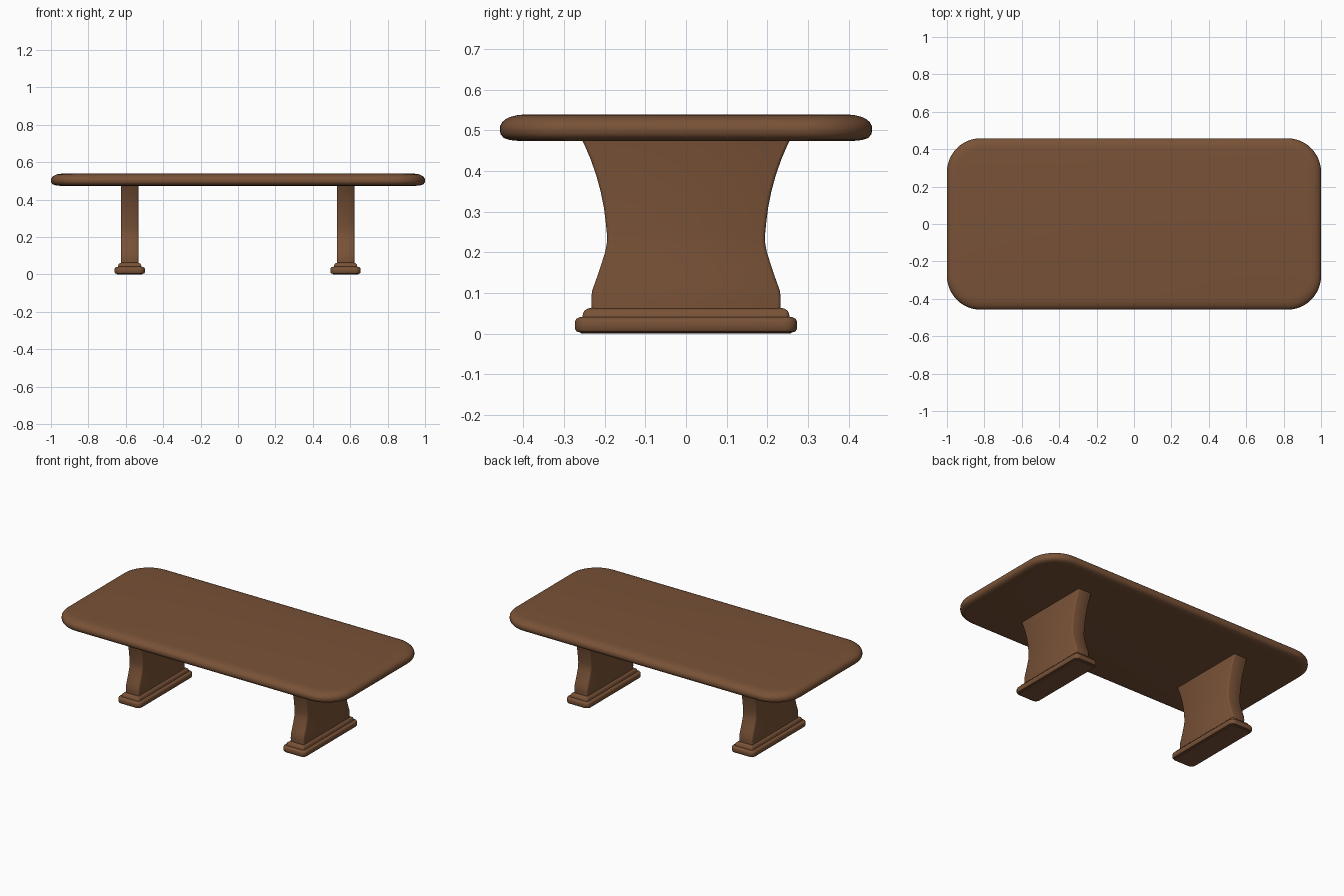
import bpy, bmesh, math

if "Cube" in bpy.data.objects:
    bpy.data.objects.remove(bpy.data.objects["Cube"])

wood = bpy.data.materials.new("brown wood")
wood.diffuse_color = (0.19, 0.084, 0.038, 1)
wood.use_nodes = True
wood.node_tree.nodes["Principled BSDF"].inputs["Base Color"].default_value = wood.diffuse_color


def finish(name, bm, angle=35):
    bmesh.ops.recalc_face_normals(bm, faces=bm.faces)
    me = bpy.data.meshes.new(name)
    bm.to_mesh(me)
    bm.free()
    me.materials.append(wood)
    ob = bpy.data.objects.new(name, me)
    bpy.context.collection.objects.link(ob)
    bpy.ops.object.select_all(action='DESELECT')
    ob.select_set(True)
    bpy.context.view_layer.objects.active = ob
    bpy.ops.object.shade_smooth_by_angle(angle=math.radians(angle))
    return ob


def rounded_slab(name, cx, hx, hy, radius, profile, steps=10):
    """Stack of rounded rectangles; profile holds (inset, z) pairs."""
    bm = bmesh.new()
    rings = []
    for inset, z in profile:
        r = max(radius - inset, 0.004)
        ax, ay = hx - inset - r, hy - inset - r
        ring = []
        for q, (sx, sy) in enumerate([(1, 1), (-1, 1), (-1, -1), (1, -1)]):
            for i in range(steps + 1):
                a = math.pi / 2 * (q + i / steps)
                ring.append(bm.verts.new((cx + sx * ax + r * math.cos(a),
                                          sy * ay + r * math.sin(a), z)))
        rings.append(ring)
    n = len(rings[0])
    for lo, hi in zip(rings, rings[1:]):
        for i in range(n):
            j = (i + 1) % n
            bm.faces.new((lo[i], lo[j], hi[j], hi[i]))
    bm.faces.new(rings[0][::-1])
    bm.faces.new(rings[-1])
    return finish(name, bm)


# Table top with a soft bullnose edge
rounded_slab("table_top", 0, 1.0, 0.458, 0.18, [
    (0.045, 0.474), (0.025, 0.476), (0.010, 0.481), (0.002, 0.490),
    (0.0, 0.500), (0.001, 0.511), (0.006, 0.520), (0.014, 0.527),
    (0.026, 0.533), (0.042, 0.537), (0.062, 0.539)], 12)

# Waisted leg outline: (z, half width in y)
OUTLINE = [(0.05, 0.232), (0.085, 0.233), (0.105, 0.231), (0.13, 0.222),
           (0.165, 0.210), (0.20, 0.199), (0.22, 0.195), (0.24, 0.194),
           (0.27, 0.197), (0.31, 0.202), (0.35, 0.210), (0.39, 0.221),
           (0.43, 0.235), (0.46, 0.248), (0.485, 0.260)]


def leg(name, cx, half=0.047, bev=0.008):
    # Cross-section is a chamfered rectangle that follows the outline
    bm = bmesh.new()
    rings = []
    for z, w in OUTLINE:
        pts = [(half, w - bev), (half - 0.3 * bev, w - 0.3 * bev), (half - bev, w)]
        pts += [(-x, y) for x, y in reversed(pts)]
        pts += [(-x, -y) for x, y in pts]
        rings.append([bm.verts.new((cx + x, y, z)) for x, y in pts])
    n = len(rings[0])
    for lo, hi in zip(rings, rings[1:]):
        for i in range(n):
            j = (i + 1) % n
            bm.faces.new((lo[i], lo[j], hi[j], hi[i]))
    bm.faces.new(rings[0][::-1])
    bm.faces.new(rings[-1])
    finish(name, bm, 50)


# Two pedestal legs, each on a stepped foot
for side, cx in (("left", -0.579), ("right", 0.575)):
    leg(side + "_leg", cx)
    rounded_slab(side + "_foot", cx, 0.081, 0.273, 0.03, [
        (0.012, 0.003), (0.004, 0.005), (0.0, 0.011), (0.0, 0.030),
        (0.003, 0.036), (0.010, 0.040), (0.018, 0.041), (0.020, 0.050),
        (0.023, 0.056), (0.030, 0.061), (0.037, 0.063)], 6)
    # Flat sole touching the ground
    rounded_slab(side + "_sole", cx, 0.069, 0.261, 0.018,
                 [(0.003, 0.0), (0.0, 0.004)], 6)
